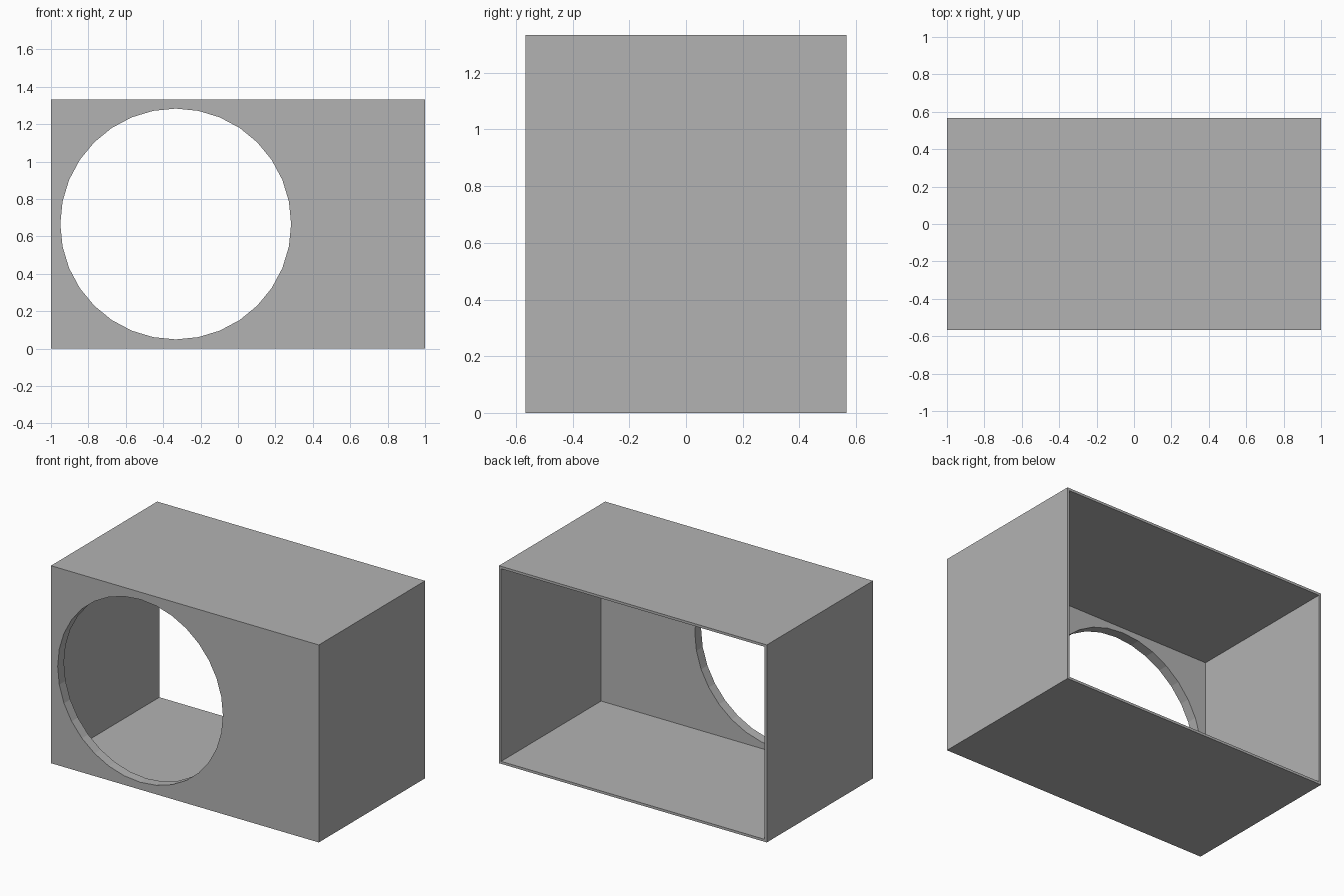
import bpy
from math import radians

default = bpy.data.objects.get("Cube")
if default:
    bpy.data.objects.remove(default, do_unlink=True)

# Overall dimensions
WIDTH, DEPTH, HEIGHT = 2.0, 1.133, 1.333
WALL = 0.0167         # top, bottom and side walls
FRONT_WALL = 0.067    # thicker front panel
HOLE_X, HOLE_RADIUS, HOLE_SIDES = -0.333, 0.617, 32

grey = bpy.data.materials.new("plain_grey")
grey.use_nodes = True
colour = (0.45, 0.45, 0.45, 1)
grey.diffuse_color = colour
grey.node_tree.nodes["Principled BSDF"].inputs["Base Color"].default_value = colour


def add_box(name, size, centre):
    bpy.ops.mesh.primitive_cube_add(size=1, location=centre)
    box = bpy.context.object
    box.name = name
    box.scale = size
    bpy.ops.object.transform_apply(location=True, rotation=True, scale=True)
    box.data.materials.append(grey)
    return box


def cut(target, cutter):
    cutter.hide_render = True
    mod = target.modifiers.new("cut", "BOOLEAN")
    mod.operation = "DIFFERENCE"
    mod.solver = "EXACT"
    mod.object = cutter
    bpy.ops.object.select_all(action="DESELECT")
    bpy.context.view_layer.objects.active = target
    target.select_set(True)
    bpy.ops.object.modifier_apply(modifier=mod.name)
    bpy.data.objects.remove(cutter, do_unlink=True)


# Outer housing
housing = add_box("housing", (WIDTH, DEPTH, HEIGHT), (0, 0, HEIGHT / 2))

# Cavity, open through the back
inner_front = -DEPTH / 2 + FRONT_WALL
cavity = add_box("cavity_cutter",
                 (WIDTH - 2 * WALL, DEPTH, HEIGHT - 2 * WALL),
                 (0, inner_front + DEPTH / 2, HEIGHT / 2))
cut(housing, cavity)

# Round opening through the front panel
bpy.ops.mesh.primitive_cylinder_add(
    vertices=HOLE_SIDES, radius=HOLE_RADIUS, depth=FRONT_WALL * 4,
    location=(HOLE_X, -DEPTH / 2, HEIGHT / 2), rotation=(radians(90), 0, 0))
opening = bpy.context.object
opening.name = "opening_cutter"
opening.data.materials.append(grey)
cut(housing, opening)
